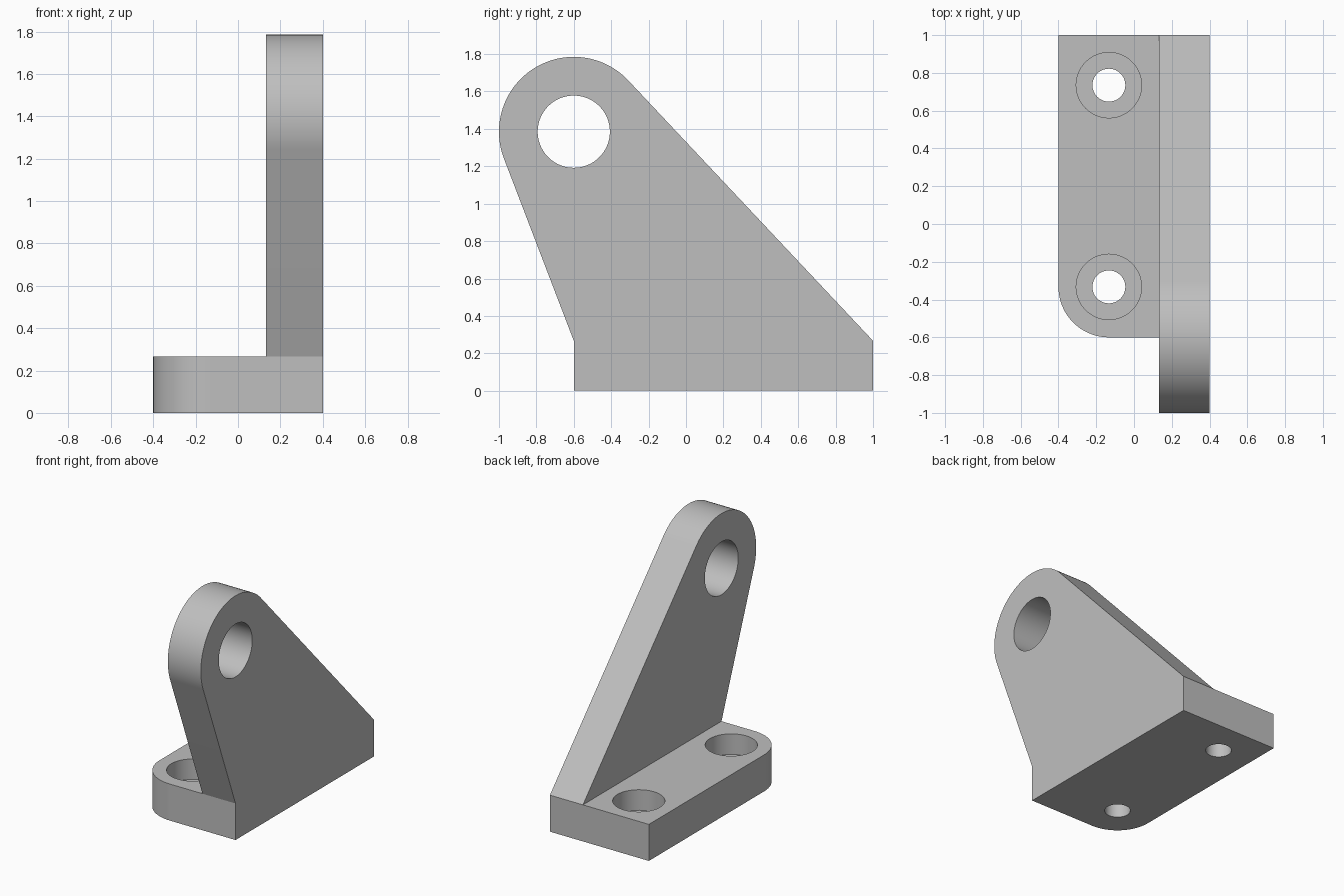
import bpy, bmesh, math
from mathutils import Vector

cube = bpy.data.objects.get("Cube")
if cube:
    bpy.data.objects.remove(cube, do_unlink=True)

grey = bpy.data.materials.new("plain_grey")
grey.use_nodes = True
colour = (0.52, 0.52, 0.52, 1)
grey.diffuse_color = colour
grey.node_tree.nodes["Principled BSDF"].inputs["Base Color"].default_value = colour

THICK = 0.267                       # plate and upright thickness
EYE, EYE_R = Vector((-0.6, 1.385)), 0.4


def arc(centre, radius, start, end, steps):
    """Points on an arc, angles in radians."""
    angles = [start + (end - start) * i / steps for i in range(steps + 1)]
    return [(centre[0] + radius * math.cos(a), centre[1] + radius * math.sin(a)) for a in angles]


def extrude(name, profile, place, depth):
    """Prism from a 2D profile; place maps a profile point to 3D."""
    bm = bmesh.new()
    face = bm.faces.new([bm.verts.new(place(*p)) for p in profile])
    moved = bmesh.ops.extrude_face_region(bm, geom=[face])["geom"]
    bmesh.ops.translate(bm, vec=depth, verts=[v for v in moved if isinstance(v, bmesh.types.BMVert)])
    bmesh.ops.recalc_face_normals(bm, faces=bm.faces)
    mesh = bpy.data.meshes.new(name)
    bm.to_mesh(mesh)
    bm.free()
    mesh.materials.append(grey)
    obj = bpy.data.objects.new(name, mesh)
    bpy.context.collection.objects.link(obj)
    return obj


def cylinder(name, centre, radius, place, depth):
    return extrude(name, arc(centre, radius, 0, math.tau, 96)[:-1], place, depth)


def combine(target, tool, operation):
    """Apply a boolean and drop the tool object."""
    mod = target.modifiers.new(operation, "BOOLEAN")
    mod.operation, mod.object, mod.solver = operation, tool, "EXACT"
    bpy.context.view_layer.objects.active = target
    bpy.ops.object.modifier_apply(modifier=mod.name)
    bpy.data.objects.remove(tool, do_unlink=True)


def tangent_angle(point, side):
    """Angle on the eye where a line from the point touches it."""
    d = Vector(point) - EYE
    return math.atan2(d.y, d.x) + side * math.acos(EYE_R / d.length)


# Base plate with one rounded front corner
screw_y = (THICK - 0.6, 0.735)
screw_x = THICK - 0.4
plate = [(0.4, -0.6), (0.4, 1), (-0.4, 1)]
plate += arc((screw_x, screw_y[0]), THICK, math.pi, 1.5 * math.pi, 24)
bracket = extrude("bracket", plate, lambda x, y: (x, y, 0), (0, 0, THICK))

# Upright with a rounded eye, leaning forward
back, front = (1, THICK), (-0.6, THICK)
upright = [(-0.6, 0), (1, 0), back]
start = tangent_angle(back, 1)
end = tangent_angle(front, -1) % math.tau
upright += arc(EYE, EYE_R, start, end, 64) + [front]
combine(bracket, extrude("upright", upright, lambda y, z: (0.4 - THICK, y, z), (THICK, 0, 0)), "UNION")

# Eye hole
combine(bracket, cylinder("eye_cutter", EYE, 0.193, lambda y, z: (0, y, z), (1, 0, 0)), "DIFFERENCE")

# Counterbored screw holes; each bore meets the upright's inner face
for y in screw_y:
    hole = cylinder("hole_cutter", (screw_x, y), 0.087, lambda a, b: (a, b, -0.1), (0, 0, 0.6))
    bore = cylinder("bore_cutter", (screw_x, y), 0.173, lambda a, b: (a, b, THICK - 0.15), (0, 0, 0.3))
    combine(bracket, hole, "DIFFERENCE")
    combine(bracket, bore, "DIFFERENCE")

# Merge coplanar faces, then smooth the round surfaces
bm = bmesh.new()
bm.from_mesh(bracket.data)
bmesh.ops.remove_doubles(bm, verts=bm.verts, dist=0.0001)
bmesh.ops.dissolve_limit(bm, angle_limit=math.radians(0.5), verts=bm.verts, edges=bm.edges)
bm.to_mesh(bracket.data)
bm.free()
bpy.ops.object.select_all(action="DESELECT")
bracket.select_set(True)
bpy.context.view_layer.objects.active = bracket
bpy.ops.object.shade_smooth_by_angle(angle=math.radians(15))
